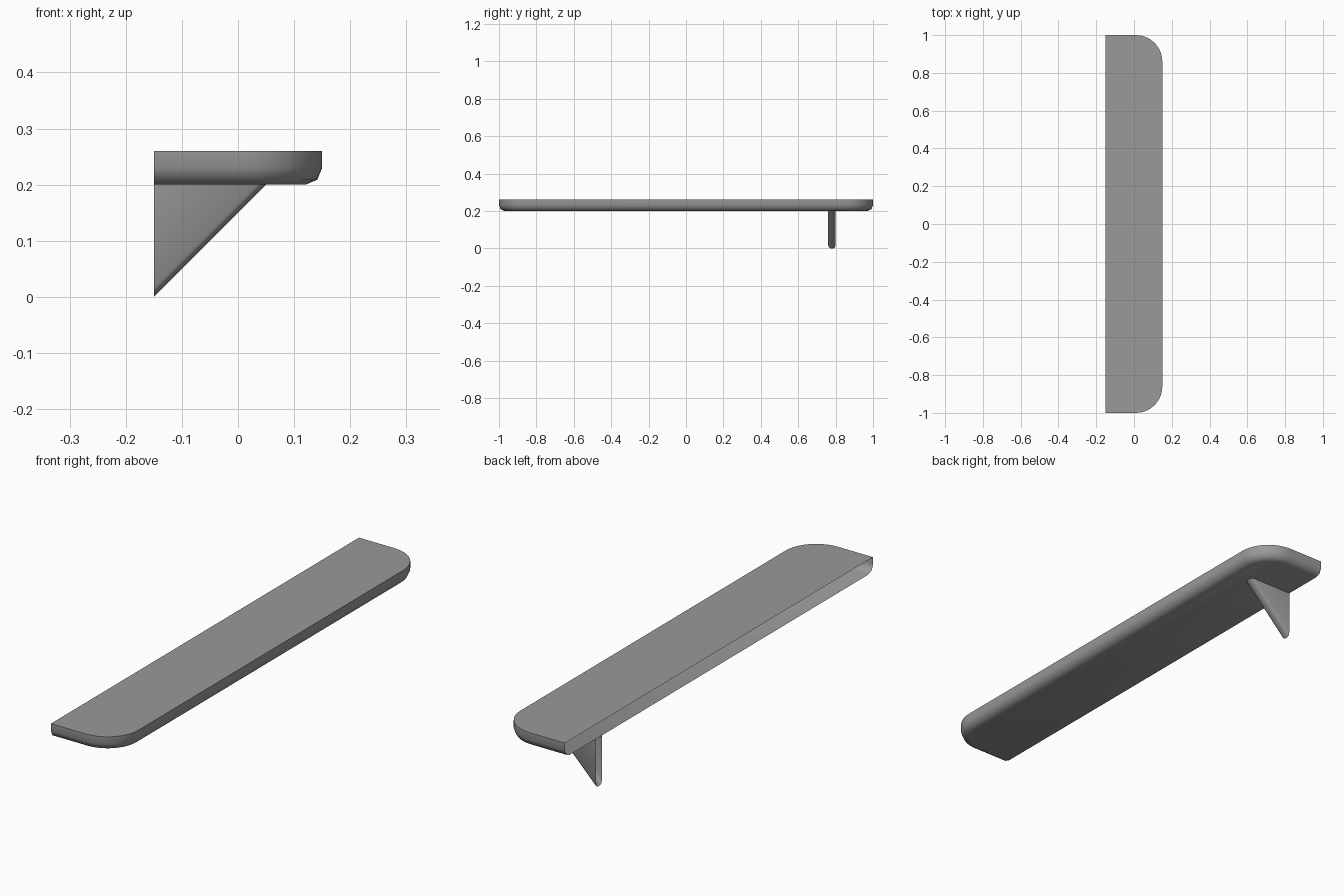
import bpy
import math

if "Cube" in bpy.data.objects:
    bpy.data.objects.remove(bpy.data.objects["Cube"])

X0, X1 = -0.15, 0.15      # wall side and front edge
HALF = 1.0                # half length
Z_LOW, Z_TOP = 0.20, 0.26
CORNER, ROUND = 0.14, 0.03

# Dark grey finish shared by both parts
grey = bpy.data.materials.new("dark_grey")
grey.diffuse_color = (0.32, 0.32, 0.32, 1)
grey.use_nodes = True
grey.node_tree.nodes["Principled BSDF"].inputs["Base Color"].default_value = grey.diffuse_color


def make_object(name, verts, faces, angle=60):
    mesh = bpy.data.meshes.new(name)
    mesh.from_pydata(verts, [], faces)
    mesh.update()
    mesh.materials.append(grey)
    obj = bpy.data.objects.new(name, mesh)
    bpy.context.collection.objects.link(obj)
    bpy.ops.object.select_all(action='DESELECT')
    obj.select_set(True)
    bpy.context.view_layer.objects.active = obj
    bpy.ops.object.shade_smooth_by_angle(angle=math.radians(angle))
    return obj


def shelf_outline(inset, z, steps=10):
    # Square at the wall, rounded at the two front corners
    pts = [(X0, -HALF + inset, z)]
    for sign, start in ((-1, -90), (1, 0)):
        for i in range(steps + 1):
            a = math.radians(start + 90 * i / steps)
            r = CORNER - inset
            pts.append((X1 - CORNER + r * math.cos(a),
                        sign * (HALF - CORNER) + r * math.sin(a), z))
    pts.append((X0, HALF - inset, z))
    return pts


# Shelf board: stacked outlines, rounded under edge, open against the wall
layers = [(0, Z_TOP)]
for deg in (0, 45, 90):
    a = math.radians(deg)
    layers.append((ROUND * (1 - math.cos(a)), Z_LOW + ROUND * (1 - math.sin(a))))
rings = [shelf_outline(d, z) for d, z in layers]
n = len(rings[0])
verts = [p for ring in rings for p in ring]
faces = [list(range(n)), list(range(len(verts) - 1, len(verts) - n - 1, -1))]
for k in range(len(rings) - 1):
    up, lo = k * n, (k + 1) * n
    faces += [(lo + j, lo + j + 1, up + j + 1, up + j) for j in range(n - 1)]
make_object("shelf_board", verts, faces)

# Triangular bracket: rounded sloping edge, open at the wall and the board
Y_MID, HALF_T, R = 0.78, 0.02, 0.012
section = []
for sign, degs in ((-1, (90, 45, 0)), (1, (0, 45, 90))):
    for deg in degs:
        a = math.radians(deg)
        section.append((Y_MID + sign * (HALF_T - R + R * math.sin(a)),
                        R * (1 - math.cos(a)) * math.sqrt(2)))
m = len(section)
verts = [(X0, y, d) for y, d in section]
verts += [(0.05 - d, y, Z_LOW) for y, d in section]
verts += [(X0, Y_MID - HALF_T, Z_LOW), (X0, Y_MID + HALF_T, Z_LOW)]
faces = [(j, j + 1, m + j + 1, m + j) for j in range(m - 1)]
faces += [(0, m, 2 * m), (m - 1, 2 * m + 1, 2 * m - 1)]
make_object("bracket", verts, faces)
